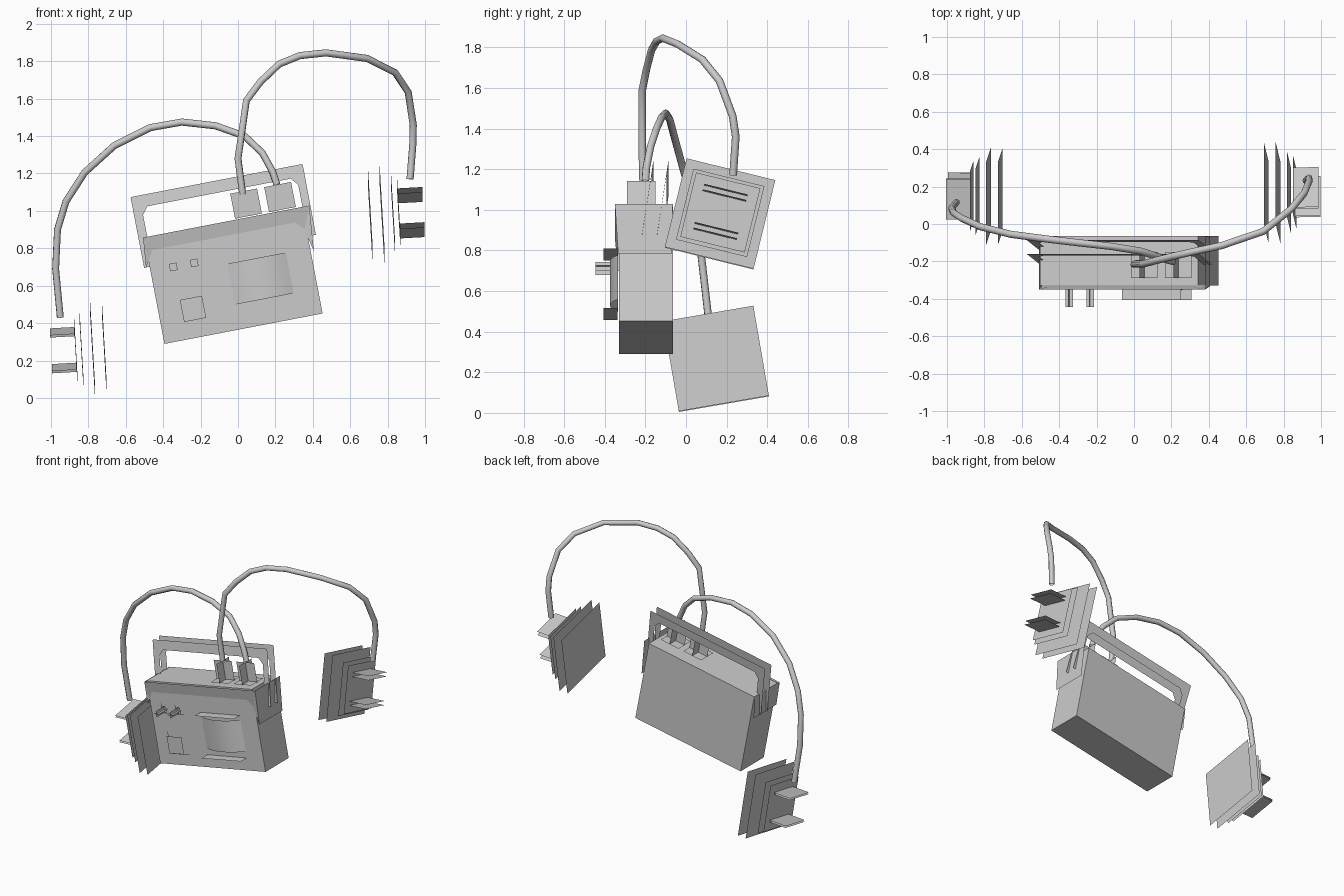
import bpy, math
from mathutils import Matrix, Vector

if "Cube" in bpy.data.objects:
    bpy.data.objects.remove(bpy.data.objects["Cube"])

# Tilted frame of the case: local x along its width, local z up its height
CASE = Matrix.Translation((-0.393, 0, 0.289)) @ Matrix.Rotation(math.radians(-10.9), 4, 'Y')


def mesh(name, verts, faces, mat=CASE):
    me = bpy.data.meshes.new(name)
    me.from_pydata([mat @ Vector(v) for v in verts], [], faces)
    me.update()
    ob = bpy.data.objects.new(name, me)
    bpy.context.collection.objects.link(ob)
    return ob


def box(name, lo, hi, mat=CASE):
    v = [(x, y, z) for x in (lo[0], hi[0]) for y in (lo[1], hi[1]) for z in (lo[2], hi[2])]
    f = [(0, 1, 3, 2), (4, 6, 7, 5), (0, 4, 5, 1), (2, 3, 7, 6), (0, 2, 6, 4), (1, 5, 7, 3)]
    return mesh(name, v, f, mat)


def card(name, c, a, b, mat=CASE):
    """Thin rectangular sheet with centre c and half-axes a, b."""
    c, a, b = Vector(c), Vector(a), Vector(b)
    return mesh(name, [c - a - b, c + a - b, c + a + b, c - a + b], [(0, 1, 2, 3)], mat)


# Case
box("case", (0, -0.33, 0), (0.861, -0.065, 0.58))

# Overhanging front lip, pointed at both ends, with flaps down the sides
lip = [(-0.005, 0.58), (-0.02, 0.42), (0.0, 0.45), (0.03, 0.505),
       (0.81, 0.505), (0.85, 0.46), (0.878, 0.336), (0.90, 0.58)]
mesh("front_lip", [(u, -0.334 - 0.016 * max(0, (v - 0.5) / 0.08), v) for u, v in lip],
     [(2, 3, 4, 5, 7, 0), (0, 1, 2), (5, 6, 7)])
for side, ut, ub, vb in (("left", -0.005, -0.02, 0.42), ("right", 0.90, 0.878, 0.336)):
    mesh(side + "_flap", [(ut, -0.35, 0.58), (ut, -0.065, 0.58),
                          (ub, -0.07, vb), (ub, -0.334, vb)], [(0, 1, 2, 3)])

# Carrying handle: two leaning sheet frames with chamfered corners
outer = [(-0.03, 0.42), (-0.03, 0.80), (-0.025, 0.805), (0.902, 0.805), (0.907, 0.80), (0.905, 0.42)]
inner = [(0.018, 0.42), (0.018, 0.70), (0.05, 0.74), (0.83, 0.74), (0.863, 0.70), (0.863, 0.42)]
for name, y0 in (("handle_front", -0.217), ("handle_back", -0.143)):
    mesh(name, [(u, y0 + (v - 0.42) * 0.15, v) for u, v in outer + inner],
         [(i, i + 1, i + 7, i + 6) for i in range(5)])

# Bulging screen with a hood above and below
n = 8
pts = []
for i in range(n + 1):
    t = 2 * i / n - 1
    u, y = 0.57 + 0.159 * t, -0.335 - 0.04 * (1 - t * t)
    pts += [(u, y, 0.135), (u, y, 0.357)]
screen = mesh("screen", pts, [(2 * i, 2 * i + 2, 2 * i + 3, 2 * i + 1) for i in range(n)])
for p in screen.data.polygons:
    p.use_smooth = True
for name, v in (("screen_hood_top", 0.39), ("screen_hood_bottom", 0.092)):
    card(name, (0.57, -0.372, v), (0.16, 0, 0), (0, 0.034, 0))

# Front buttons: nested squares, the small ones with crossed stems
for k, (u, v, s, t, d) in enumerate(((0.124, 0.395, 0.033, 0.02, 0.355),
                                     (0.238, 0.395, 0.033, 0.02, 0.355),
                                     (0.185, 0.155, 0.077, 0.06, 0.375))):
    card("button_base_%d" % k, (u, -0.338, v), (s, 0, 0), (0, 0, s))
    card("button_face_%d" % k, (u, -d, v), (t, 0, 0), (0, 0, t))
    if k < 2:
        card("button_stem_flat_%d" % k, (u, -0.395, v), (0.021, 0, 0), (0, 0.05, 0))
        card("button_stem_upright_%d" % k, (u, -0.395, v), (0, 0, 0.021), (0, 0.05, 0))

# Plugs on the top: a base sheet with crossed upright sheets
for k, u in enumerate((0.57, 0.755)):
    card("plug_base_%d" % k, (u, -0.22, 0.59), (0.073, 0, 0), (0, 0.07, 0))
    card("plug_front_%d" % k, (u, -0.22, 0.654), (0.073, 0, 0), (0, 0, 0.068))
    card("plug_side_%d" % k, (u, -0.22, 0.654), (0, 0.07, 0), (0, 0, 0.068))

# Paddles: stacked square plates with two grip strips each
for side, s, cx, cy, cz, roll, lean, gap in (
        ("right", 1, 0.707, 0.167, 0.978, -13.8, 3.3, 0.014),
        ("left", -1, -0.715, 0.148, 0.268, 9.8, 3.3, 0.006)):
    M = (Matrix.Translation((cx, cy, cz)) @ Matrix.Rotation(math.radians(roll), 4, 'X')
         @ Matrix.Rotation(math.radians(-lean), 4, 'Y'))
    for k, (x, h) in enumerate(((0, 0.225), (0.063, 0.225), (0.122, 0.18), (0.153, 0.163))):
        card("%s_paddle_plate_%d" % (side, k), (s * x, 0, 0), (0, h, 0), (0, 0, h), M)
    for k, z in enumerate((-0.097, 0.097)):
        for j in (-1, 1):
            card("%s_paddle_grip_%d_%d" % (side, k, j), (s * 0.219, 0, z + j * gap),
                 (0.066, 0, 0), (0, 0.11, 0), M)


# Cables
def cable(name, path):
    cu = bpy.data.curves.new(name, 'CURVE')
    cu.dimensions = '3D'
    cu.bevel_depth = 0.019
    cu.bevel_resolution = 2
    sp = cu.splines.new('POLY')
    sp.points.add(len(path) - 1)
    for p, c in zip(sp.points, path):
        p.co = (*c, 1)
    sp.use_smooth = True
    bpy.context.collection.objects.link(bpy.data.objects.new(name, cu))


cable("right_cable", [(0.025, -0.21, 1.09), (0.0, -0.215, 1.28), (0.045, -0.215, 1.59),
                      (0.12, -0.195, 1.69), (0.22, -0.17, 1.785), (0.33, -0.145, 1.83),
                      (0.47, -0.115, 1.845), (0.69, -0.04, 1.815), (0.84, 0.08, 1.74),
                      (0.91, 0.165, 1.635), (0.937, 0.23, 1.46), (0.935, 0.245, 1.36),
                      (0.92, 0.232, 1.17)])
cable("left_cable", [(0.208, -0.20, 1.14), (0.185, -0.195, 1.21), (0.13, -0.175, 1.31),
                     (0.035, -0.145, 1.40), (-0.12, -0.12, 1.455), (-0.3, -0.10, 1.475),
                     (-0.47, -0.08, 1.445), (-0.66, -0.055, 1.35), (-0.82, -0.015, 1.205),
                     (-0.92, 0.03, 1.05), (-0.965, 0.06, 0.90), (-0.975, 0.085, 0.69),
                     (-0.95, 0.115, 0.43)])
